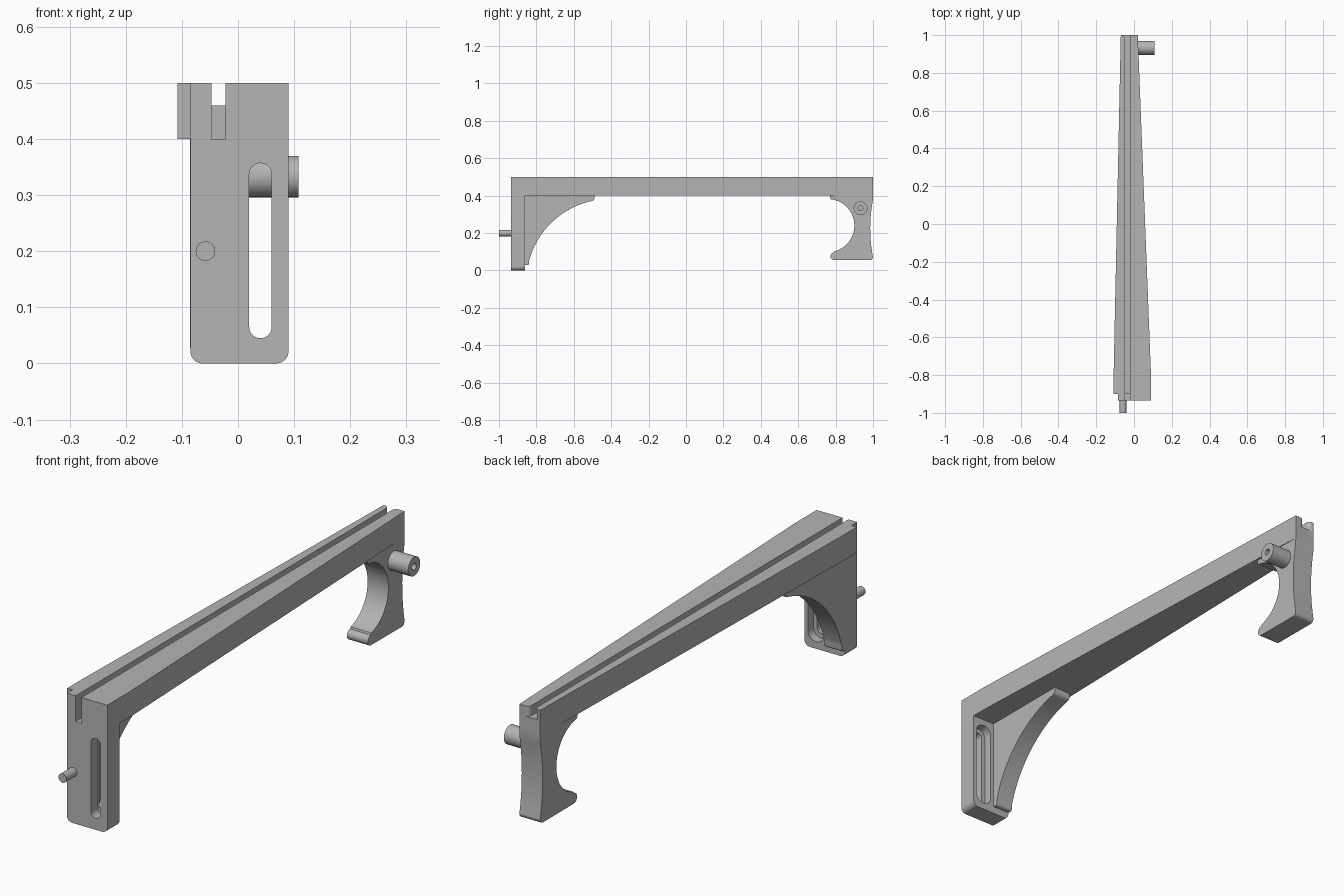
import bpy
import bmesh
from math import cos, sin, radians
from mathutils import Vector

if "Cube" in bpy.data.objects:
    bpy.data.objects.remove(bpy.data.objects["Cube"])

GREY = (0.46, 0.46, 0.46, 1)
grey = bpy.data.materials.new("plain_grey")
grey.use_nodes = True
grey.diffuse_color = GREY
grey.node_tree.nodes["Principled BSDF"].inputs["Base Color"].default_value = GREY


def arc(cx, cy, r, start, end, steps=10):
    """Points on a circular arc, angles in degrees."""
    angles = [radians(start + (end - start) * i / steps) for i in range(steps + 1)]
    return [(cx + r * cos(a), cy + r * sin(a)) for a in angles]


def slot(cx, z0, z1, r):
    """Outline of an upright slot with round ends."""
    return arc(cx, z1 - r, r, 0, 180, 16) + arc(cx, z0 + r, r, 180, 360, 16)


def prism(name, outline, axis, low, high):
    """Extrude a 2D outline along an axis between two positions."""
    place = {"x": lambda p: Vector((low, p[0], p[1])),
             "y": lambda p: Vector((p[0], low, p[1])),
             "z": lambda p: Vector((p[0], p[1], low))}[axis]
    bm = bmesh.new()
    base = bm.faces.new([bm.verts.new(place(p)) for p in outline])
    new = bmesh.ops.extrude_face_region(bm, geom=[base])["geom"]
    move = Vector((0, 0, 0))
    setattr(move, axis, high - low)
    bmesh.ops.translate(bm, vec=move,
                        verts=[v for v in new if isinstance(v, bmesh.types.BMVert)])
    bmesh.ops.recalc_face_normals(bm, faces=bm.faces)
    mesh = bpy.data.meshes.new(name)
    bm.to_mesh(mesh)
    bm.free()
    mesh.materials.append(grey)
    obj = bpy.data.objects.new(name, mesh)
    bpy.context.collection.objects.link(obj)
    return obj


def activate(obj):
    bpy.ops.object.select_all(action="DESELECT")
    obj.select_set(True)
    bpy.context.view_layer.objects.active = obj


def cut(obj, cutter):
    """Subtract the cutter and discard it."""
    mod = obj.modifiers.new("cut", "BOOLEAN")
    mod.operation = "DIFFERENCE"
    mod.solver = "EXACT"
    mod.object = cutter
    activate(obj)
    bpy.ops.object.modifier_apply(modifier=mod.name)
    bpy.data.objects.remove(cutter)


# Tapered beam with a stepped front left corner
beam = prism("beam", [(-0.085, -0.935), (0.09, -0.935), (0.09, -0.8), (0.02, 1),
                      (-0.07, 1), (-0.108, -0.8), (-0.108, -0.9), (-0.085, -0.9)],
             "z", 0.4, 0.5)

# Groove along the top, flared at the back and deeper at the front
flare = 0.018
groove = ([(-0.047, -0.95), (-0.022, -0.95)]
          + arc(-0.022 + flare, 0.982, flare, 180, 90, 6)
          + [(-0.022 + flare, 1.02), (-0.047 - flare, 1.02)]
          + arc(-0.047 - flare, 0.982, flare, 90, 0, 6))
cut(beam, prism("groove_cutter", groove, "z", 0.46, 0.52))
mouth = [(-0.047, -0.95), (-0.022, -0.95), (-0.022, -0.9), (-0.047, -0.9)]
cut(beam, prism("mouth_cutter", mouth, "z", 0.39, 0.53))

# Front leg plate with a counterbored slot
corner = 0.022
leg = prism("front_leg", [(0.09, 0.4), (-0.085, 0.4)]
            + arc(-0.085 + corner, corner, corner, 180, 270)
            + arc(0.09 - corner, corner, corner, 270, 360), "y", -0.935, -0.86)
cut(leg, prism("slot_cutter", slot(0.04, 0.045, 0.357, 0.02), "y", -0.95, -0.84))
cut(leg, prism("recess_cutter", slot(0.04, 0.027, 0.375, 0.036), "y", -0.895, -0.84))

# Curved gusset behind the leg
gusset = prism("gusset", [(-0.86, 0.4), (-0.86, 0.03)]
               + arc(-0.85, 0.04, 0.012, 270, 345, 5)
               + arc(-0.407, -0.066, 0.448, 165, 102, 24)
               + arc(-0.502, 0.385, 0.012, 285, 360, 5) + [(-0.49, 0.4)],
               "x", -0.0855, -0.01)

# Hooked rear leg with a slightly hollow back
hook = prism("rear_hook", [(1, 0.4)]
             + arc(1.793, 0.225, 0.808, 169, 191, 14)
             + arc(0.982, 0.073, 0.018, 0, -90, 6)
             + arc(0.792, 0.076, 0.02, 270, 90)
             + arc(0.758, 0.24, 0.142, -75, 75, 28)
             + arc(0.782, 0.391, 0.012, 270, 180, 5) + [(0.77, 0.4)],
             "x", -0.07, 0.02)

# Side peg with a blind hole, and the small front pin
peg = prism("side_peg", arc(0.933, 0.333, 0.037, 0, 350, 35), "x", 0.01, 0.108)
cut(peg, prism("hole_cutter", arc(0.933, 0.333, 0.013, 0, 345, 23), "x", 0.06, 0.12))
pin = prism("front_pin", arc(-0.058, 0.2, 0.0175, 0, 345, 23), "y", -1, -0.93)

for part in (beam, leg, gusset, hook, peg, pin):
    activate(part)
    bpy.ops.object.shade_smooth_by_angle(angle=radians(30))
